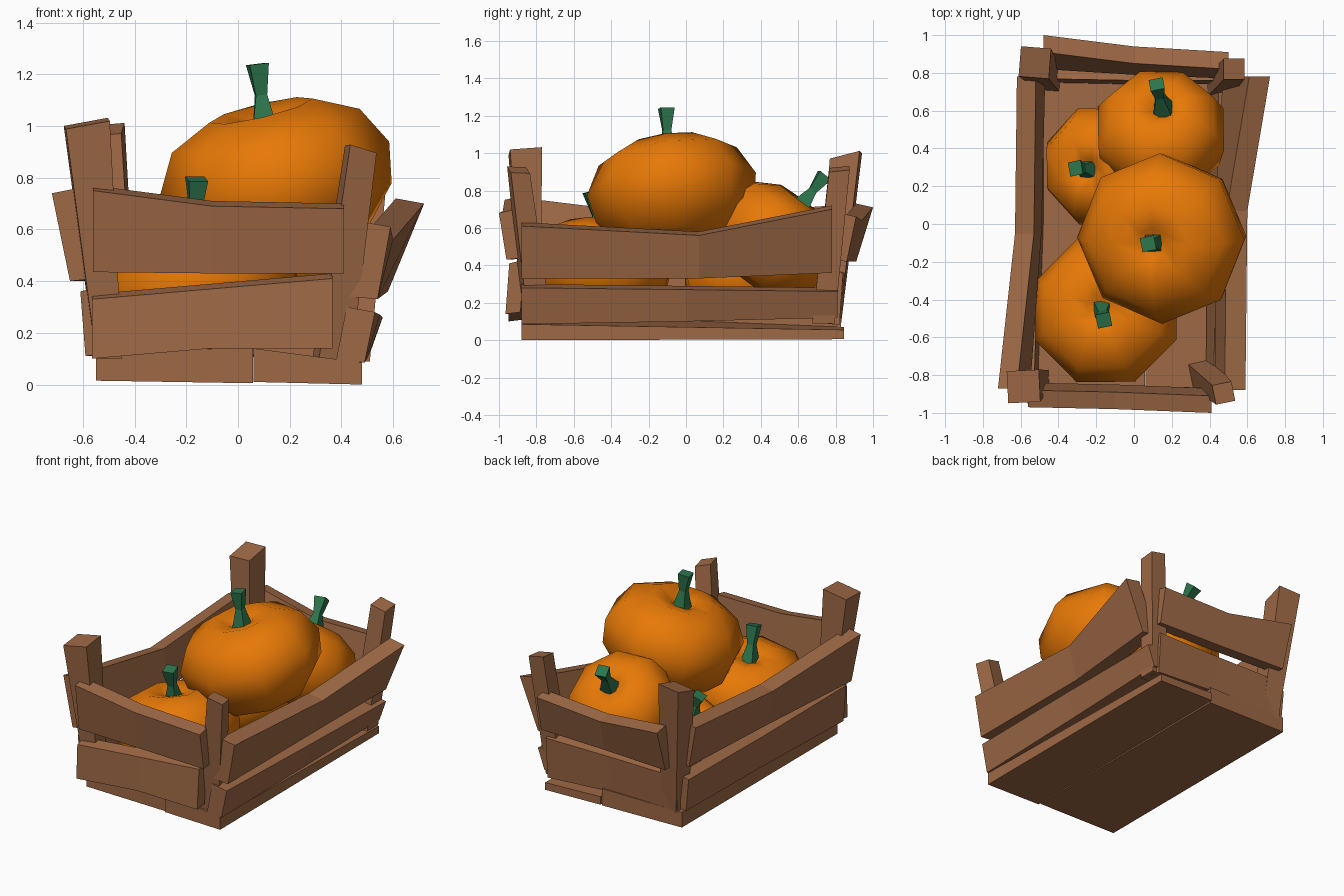
import bpy, bmesh, math
from mathutils import Vector

if "Cube" in bpy.data.objects:
    bpy.data.objects.remove(bpy.data.objects["Cube"])


def material(name, rgb):
    m = bpy.data.materials.new(name)
    m.diffuse_color = (*rgb, 1)
    m.use_nodes = True
    m.node_tree.nodes["Principled BSDF"].inputs["Base Color"].default_value = m.diffuse_color
    return m


WOOD = material("brown_wood", (0.34, 0.14, 0.06))
ORANGE = material("pumpkin_orange", (0.80, 0.19, 0.002))
GREEN = material("stem_green", (0.026, 0.18, 0.075))


def loft(name, rings, mat, smooth=False):
    """Join equal-sized rings of points into a closed solid."""
    bm = bmesh.new()
    vs = [[bm.verts.new(p) for p in ring] for ring in rings]
    n = len(vs[0])
    for a, b in zip(vs, vs[1:]):
        for i in range(n):
            bm.faces.new((a[i], a[(i + 1) % n], b[(i + 1) % n], b[i]))
    bm.faces.new(vs[0])
    bm.faces.new(vs[-1])
    bmesh.ops.recalc_face_normals(bm, faces=bm.faces)
    me = bpy.data.meshes.new(name)
    bm.to_mesh(me)
    bm.free()
    me.materials.append(mat)
    for p in me.polygons:
        p.use_smooth = smooth
    ob = bpy.data.objects.new(name, me)
    bpy.context.collection.objects.link(ob)
    return ob


def wall_board(name, axis, side, thick, stations):
    """stations: (along, outer bottom, outer top, z bottom, z top)"""
    rings = []
    for t, ob, ot, z0, z1 in stations:
        sec = [(ob, z0), (ot, z1), (ot - thick, z1 + 0.02), (ob - thick, z0 + 0.01)]
        rings.append([(t, side * d, z) if axis == 'x' else (side * d, t, z) for d, z in sec])
    loft(name, rings, WOOD)


# Front and back boards
wall_board("front_upper_board", 'x', -1, 0.09,
           [(-0.56, 0.93, 0.97, 0.435, 0.75), (-0.1, 0.94, 0.98, 0.43, 0.69), (0.41, 0.96, 1.0, 0.43, 0.68)])
wall_board("front_lower_board", 'x', -1, 0.08,
           [(-0.565, 0.95, 0.94, 0.10, 0.33), (-0.1, 0.95, 0.94, 0.14, 0.37), (0.365, 0.965, 0.945, 0.14, 0.41)])
wall_board("back_upper_board", 'x', 1, 0.09,
           [(-0.48, 0.91, 1.0, 0.42, 0.71), (0.0, 0.88, 0.94, 0.42, 0.64), (0.5, 0.86, 0.91, 0.42, 0.66)])
wall_board("back_lower_board", 'x', 1, 0.08,
           [(-0.52, 0.83, 0.85, 0.10, 0.36), (0.0, 0.82, 0.84, 0.11, 0.36), (0.48, 0.82, 0.84, 0.08, 0.36)])

# Left and right boards
wall_board("left_upper_board", 'y', -1, 0.10,
           [(-0.87, 0.65, 0.72, 0.40, 0.74), (-0.05, 0.59, 0.63, 0.40, 0.64), (0.78, 0.57, 0.62, 0.42, 0.70)])
wall_board("left_lower_board", 'y', -1, 0.08,
           [(-0.87, 0.59, 0.61, 0.11, 0.36), (0.0, 0.56, 0.58, 0.11, 0.33), (0.80, 0.56, 0.58, 0.12, 0.34)])
wall_board("right_upper_board", 'y', 1, 0.11,
           [(-0.88, 0.54, 0.59, 0.33, 0.61), (0.07, 0.54, 0.60, 0.33, 0.56), (0.78, 0.58, 0.72, 0.36, 0.70)])
wall_board("right_lower_board", 'y', 1, 0.11,
           [(-0.88, 0.49, 0.53, 0.085, 0.28), (0.0, 0.50, 0.55, 0.10, 0.27), (0.81, 0.51, 0.56, 0.12, 0.26)])


# Floor boards: (y, z bottom, z top left, z top right) at each end
def floor_board(name, x0, x1, ends):
    rings = [[(x0, y, z + 0.01), (x1, y, z), (x1, y, zr), (x0, y, zl)] for y, z, zl, zr in ends]
    loft(name, rings, WOOD)


floor_board("floor_board_left", -0.55, 0.058, [(-0.86, 0.005, 0.12, 0.145), (0.83, 0.005, 0.12, 0.12)])
floor_board("floor_board_right", 0.06, 0.48, [(-0.88, 0.0, 0.14, 0.085), (0.845, 0.005, 0.07, 0.055)])


# Leaning corner posts
def square(c, half, turn, dz=(0, 0)):
    pts = []
    for i in range(4):
        a = turn + math.pi / 4 + i * math.pi / 2
        dx, dy = (half * math.sqrt(2) * f(a) for f in (math.cos, math.sin))
        pts.append((c[0] + dx, c[1] + dy, c[2] + dx * dz[0] + dy * dz[1]))
    return pts


for name, low, top, h0, h1, turn, dz in [
        ("post_front_left", (-0.50, -0.825, 0.10), (-0.585, -0.86, 1.01), 0.05, 0.085, 0.05, (0.18, 0.08)),
        ("post_front_right", (0.36, -0.79, 0.07), (0.475, -0.895, 0.91), 0.065, 0.052, 0.2, (-0.3, -0.1)),
        ("post_back_left", (-0.45, 0.765, 0.09), (-0.525, 0.855, 0.985), 0.06, 0.08, -0.08, (0.1, 0.25)),
        ("post_back_right", (0.45, 0.735, 0.09), (0.53, 0.82, 0.915), 0.06, 0.055, 0.0, (-0.2, 0.1))]:
    loft(name, [square(low, h0, turn), square(top, h1, turn, dz)], WOOD)

# Pumpkins: eight-sided squashed bodies with a dimple, and waisted square stems
PROFILE = [(0.04, -0.85), (0.3, -1), (0.66, -0.85), (0.94, -0.35), (1, 0.2),
           (0.82, 0.72), (0.45, 1), (0.18, 0.9), (0.04, 0.72)]
PUMPKINS = [  # name, centre, radius, half height, turn, stem base, stem tip
    ("top", (0.155, -0.07, 0.78), 0.455, 0.29, 0, (0.103, -0.10, 1.0), (0.075, -0.105, 1.24)),
    ("back", (0.14, 0.475, 0.53), 0.36, 0.26, 22.5, (0.15, 0.615, 0.72), (0.12, 0.74, 0.88)),
    ("left", (-0.155, 0.305, 0.33), 0.335, 0.25, 22.5, (-0.24, 0.29, 0.51), (-0.31, 0.295, 0.655)),
    ("front", (-0.14, -0.46, 0.37), 0.41, 0.26, 22.5, (-0.17, -0.45, 0.55), (-0.16, -0.51, 0.795))]
for name, c, r, h, turn, base, tip in PUMPKINS:
    c, base, tip = Vector(c), Vector(base), Vector(tip)
    q = Vector((0, 0, 1)).rotation_difference(base - c)
    angles = [math.radians(turn + 45 * i) for i in range(8)]
    rings = [[c + q @ Vector((r * pr * math.cos(a), r * pr * math.sin(a), h * pz)) for a in angles]
             for pr, pz in PROFILE]
    loft("pumpkin_" + name, rings, ORANGE, True)

    length = (tip - base).length
    q = Vector((0, 0, 1)).rotation_difference(tip - base)
    rings = [[base + q @ Vector(p) for p in square((0, 0, f * length), half, spin)]
             for f, half, spin in ((-0.1, 0.05, 0), (0.5, 0.022, 0.1), (1, 0.038, 0.2))]
    loft("stem_" + name, rings, GREEN)
